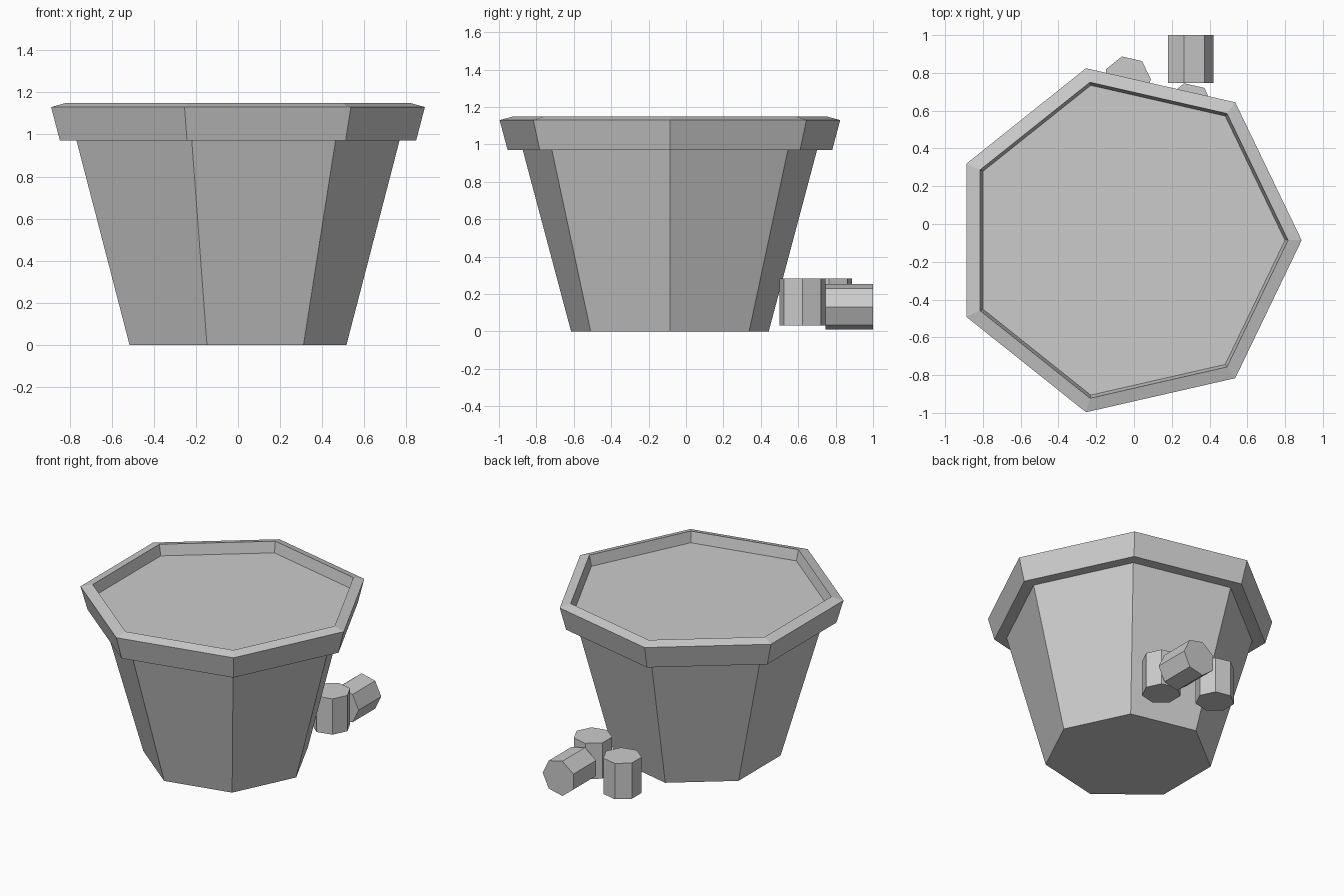
import bpy, bmesh, math
from mathutils import Matrix

if "Cube" in bpy.data.objects:
    bpy.data.objects.remove(bpy.data.objects["Cube"])

SIDES = 7


def loft(name, profile, x_shift=0.0, matrix=Matrix(), cap_start=True, cap_end=True):
    """Seven-sided solid from (radius, height) pairs."""
    bm = bmesh.new()
    rings = []
    for r, z in profile:
        rings.append([bm.verts.new((r * (math.cos(math.tau * i / SIDES) + x_shift),
                                    r * math.sin(math.tau * i / SIDES), z))
                      for i in range(SIDES)])
    for a, b in zip(rings, rings[1:]):
        for i in range(SIDES):
            j = (i + 1) % SIDES
            bm.faces.new((a[i], a[j], b[j], b[i]))
    if cap_start:
        bm.faces.new(rings[0][::-1])
    if cap_end:
        bm.faces.new(rings[-1])
    bm.transform(matrix)
    bm.normal_update()
    mesh = bpy.data.meshes.new(name)
    bm.to_mesh(mesh)
    bm.free()
    obj = bpy.data.objects.new(name, mesh)
    bpy.context.collection.objects.link(obj)
    return obj


# Pot: tapered body, overhanging rim, recessed soil surface
pot_place = Matrix.Translation((0, -0.086, 0))
loft("pot", [(0.542, 0), (0.807, 0.97), (0.89, 0.97), (0.934, 1.13),
             (0.858, 1.15), (0.841, 1.075)], -0.0495, pot_place, cap_end=False)
loft("soil", [(0.841, 1.075)], -0.0495, pot_place, cap_start=False)

# Small pegs behind the pot: two upright, one lying along y
R, LENGTH = 0.126, 0.253
peg = [(R, 0), (R, LENGTH)]
for name, x, y in (("upright_peg_left", -0.036, 0.764), ("upright_peg_right", 0.294, 0.622)):
    loft(name, peg, 0, Matrix.Translation((x, y, 0.031)))
loft("lying_peg", peg, 0,
     Matrix.Translation((0.294, 1.0, 0.132)) @ Matrix.Rotation(math.pi / 2, 4, 'X'))
